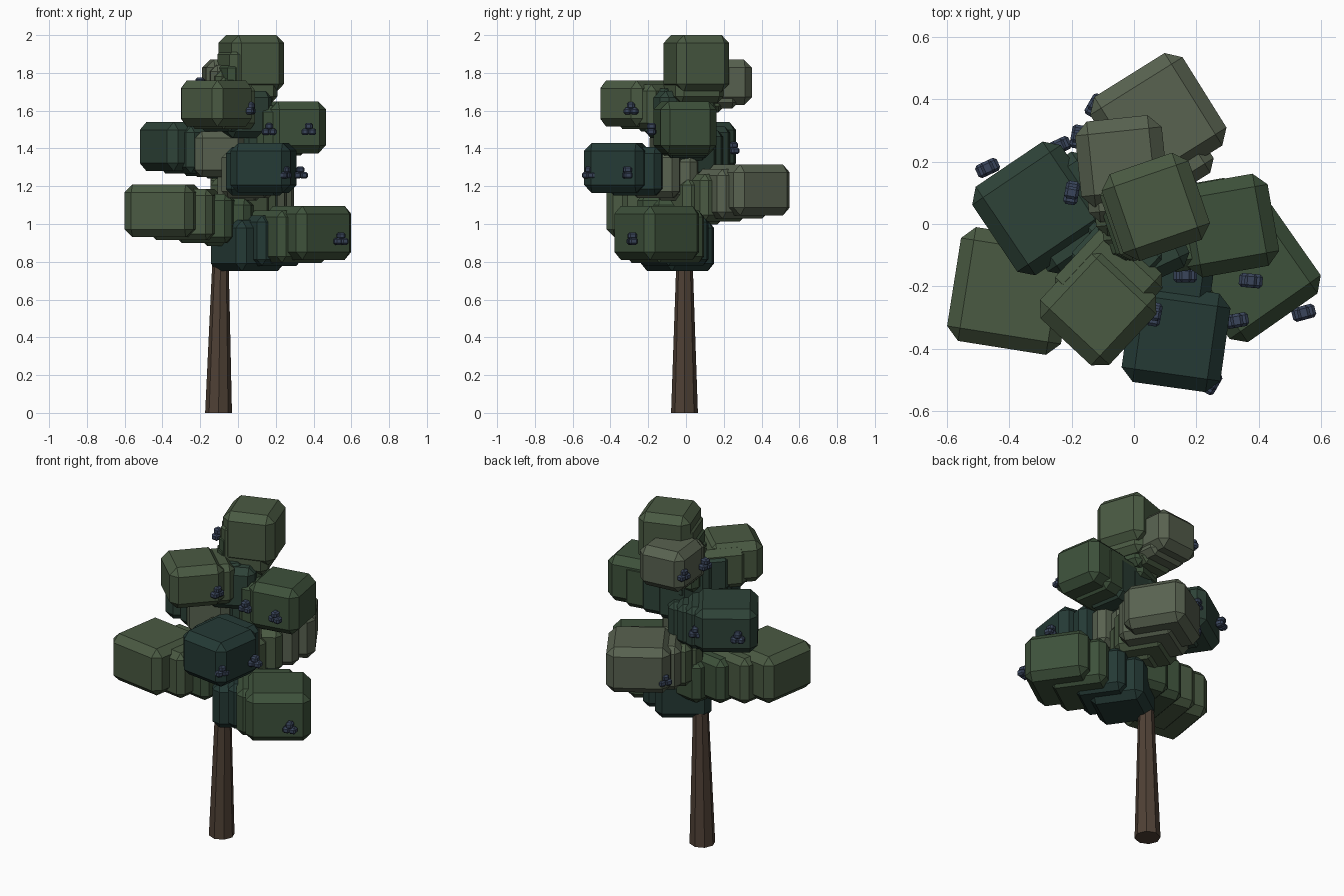
import bpy, bmesh
from math import radians
from mathutils import Matrix, Vector

if "Cube" in bpy.data.objects:
    bpy.data.objects.remove(bpy.data.objects["Cube"])


def material(name, rgb):
    m = bpy.data.materials.new(name)
    m.diffuse_color = (*rgb, 1)
    m.use_nodes = True
    m.node_tree.nodes["Principled BSDF"].inputs["Base Color"].default_value = m.diffuse_color
    return m


GREEN = material("leaf_green", (0.047, 0.082, 0.043))
LIGHT = material("leaf_light", (0.068, 0.102, 0.055))
GREY = material("leaf_grey", (0.098, 0.122, 0.080))
DARK = material("leaf_dark", (0.027, 0.055, 0.039))
TEAL = material("leaf_teal", (0.018, 0.042, 0.036))
BARK = material("bark", (0.078, 0.052, 0.036))
BERRY = material("berry_blue", (0.042, 0.060, 0.105))


def finish(name, bm, mat):
    bmesh.ops.recalc_face_normals(bm, faces=bm.faces[:])
    mesh = bpy.data.meshes.new(name)
    bm.to_mesh(mesh)
    bm.free()
    mesh.materials.append(mat)
    ob = bpy.data.objects.new(name, mesh)
    bpy.context.collection.objects.link(ob)
    return ob


def block(name, mat, centre, size, angle, chamfer):
    """Chamfered box turned about z."""
    bm = bmesh.new()
    bmesh.ops.create_cube(bm, size=1, matrix=Matrix.Diagonal((*size, 1)))
    bmesh.ops.bevel(bm, geom=bm.edges[:], offset=chamfer, segments=1,
                    profile=0.5, affect='EDGES')
    ob = finish(name, bm, mat)
    ob.location = centre
    ob.rotation_euler.z = radians(angle)
    return ob


def tube(name, path, sides=8):
    """Loft of horizontal rings; path holds x, y, z, radius."""
    bm = bmesh.new()
    rings = []
    for x, y, z, r in path:
        ret = bmesh.ops.create_circle(bm, segments=sides, radius=r,
                                      matrix=Matrix.Translation((x, y, z)))
        rings.append(ret["verts"])
    for a, b in zip(rings, rings[1:]):
        for i in range(sides):
            j = (i + 1) % sides
            bm.faces.new((a[i], a[j], b[j], b[i]))
    bm.faces.new(rings[0])
    bm.faces.new(rings[-1])
    return finish(name, bm, BARK)


# Trunk, hidden inside the foliage above z = 0.8
tube("trunk", [(-0.103, -0.008, 0, 0.071), (-0.093, -0.008, 0.78, 0.044),
               (-0.02, 0, 1.1, 0.038), (-0.02, 0, 1.75, 0.025)])

# Boughs: end block centre, width, height, angle, z drop towards trunk, colours
boughs = [
    ("top", (0.07, 0.055, 1.85), 0.295, 0.30, 19, 0.22, LIGHT, GREEN),
    ("low_back", (0.078, 0.33, 1.18), 0.35, 0.27, 32, 0.07, GREY, LIGHT),
    ("low_left", (-0.395, -0.215, 1.07), 0.37, 0.28, -9, 0.07, LIGHT, GREEN),
    ("low_right", (0.375, -0.155, 0.953), 0.357, 0.285, 35, 0.07, GREEN, TEAL),
    ("mid_front", (0.135, -0.365, 1.297), 0.32, 0.265, -8, 0.06, TEAL, GREY),
    ("mid_left", (-0.305, 0.05, 1.41), 0.343, 0.26, 34, 0.06, DARK, DARK),
    ("high_back", (-0.04, 0.20, 1.75), 0.28, 0.24, 6, 0.08, GREY, LIGHT),
    ("high_front", (-0.115, -0.267, 1.638), 0.305, 0.245, -43, 0.06, LIGHT, DARK),
    ("high_right", (0.30, -0.005, 1.512), 0.30, 0.275, 10, 0.06, GREEN, DARK),
]
STEPS = 4
for name, end, w, h, ang, drop, tip, inner in boughs:
    end = Vector(end)
    root = Vector((0.0, 0.0, end.z - drop))
    for i in range(STEPS):
        t = i / (STEPS - 1)
        s = 0.72 + 0.28 * t
        last = i == STEPS - 1
        block(f"{name}_foliage_{i + 1}", tip if t > 0.5 else inner,
              root.lerp(end, 0.12 + 0.88 * t),
              (w * s, w * s, h * (0.9 + 0.1 * t)), ang, 0.042 if last else 0.034)

# Blocks wrapped round the trunk
block("base_foliage", TEAL, (0.05, -0.045, 0.885), (0.31, 0.31, 0.27), 35, 0.04)
block("middle_foliage", GREY, (-0.11, -0.06, 1.37), (0.26, 0.24, 0.24), 8, 0.035)
block("upper_foliage", DARK, (0.02, -0.06, 1.58), (0.26, 0.26, 0.25), 25, 0.035)

# Berries: a pair side by side with a third on top
berries = [(0.34, -0.31, 0.92, 60), (0.545, -0.285, 0.92, 15),
           (0.25, -0.51, 1.27, 60), (0.33, -0.31, 1.27, 10),
           (0.375, -0.182, 1.50, -5), (0.165, -0.165, 1.50, 0),
           (0.065, -0.29, 1.61, 80), (-0.47, 0.18, 1.40, 25),
           (-0.24, 0.25, 1.40, 25), (-0.20, 0.10, 1.74, 80),
           (-0.18, 0.28, 1.74, 80), (-0.125, 0.38, 1.13, 60),
           (-0.37, -0.03, 1.01, 0)]
for n, (x, y, z, a) in enumerate(berries, 1):
    for k, (dx, dz) in enumerate(((-0.018, -0.012), (0.018, -0.012), (0, 0.017))):
        off = Matrix.Rotation(radians(a), 3, 'Z') @ Vector((dx, 0, dz))
        block(f"berry_{n}_{k + 1}", BERRY, Vector((x, y, z)) + off,
              (0.04, 0.045, 0.036), a, 0.009)
